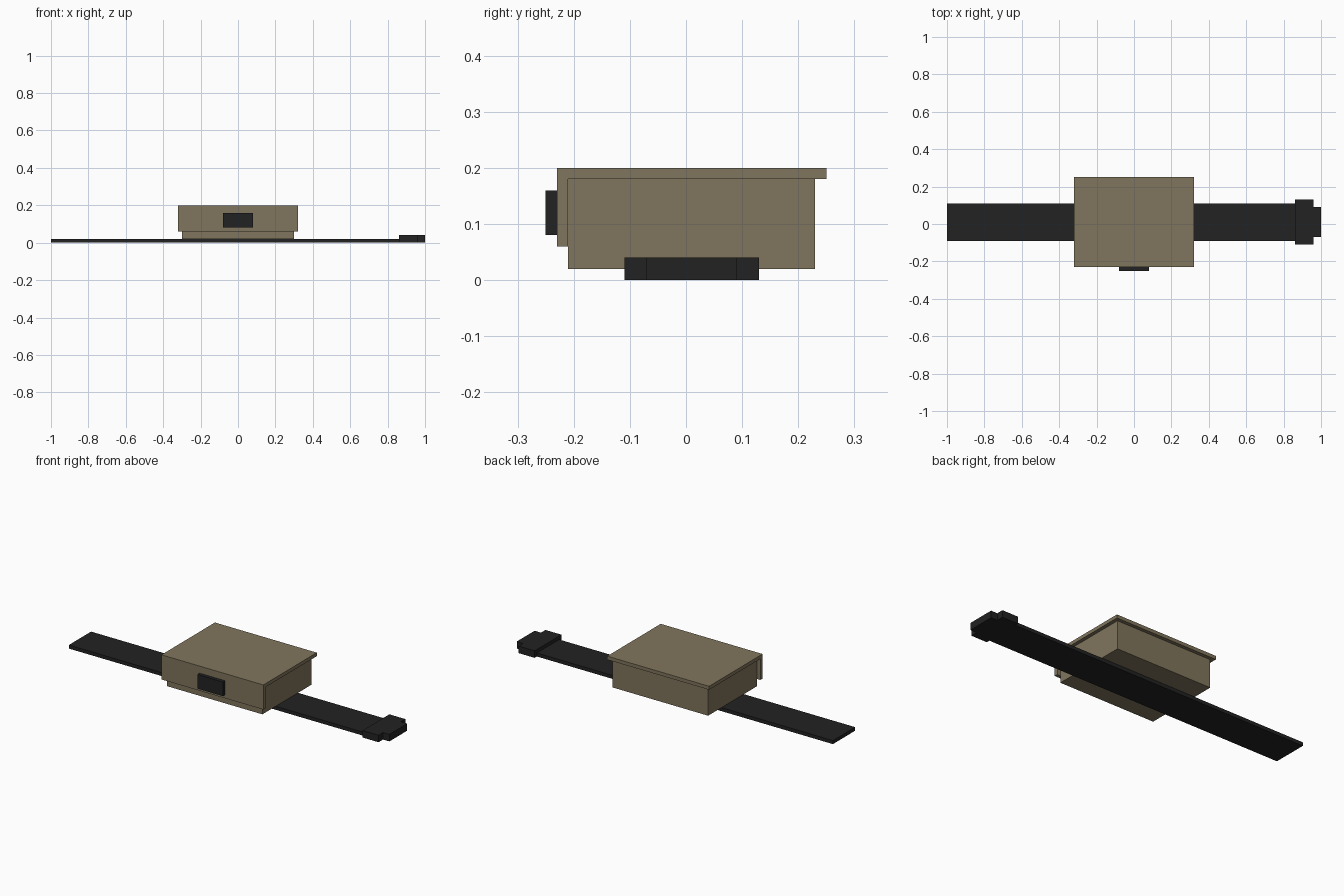
import bpy
import bmesh

if "Cube" in bpy.data.objects:
    bpy.data.objects.remove(bpy.data.objects["Cube"])


def material(name, rgb):
    m = bpy.data.materials.new(name)
    m.diffuse_color = (*rgb, 1.0)
    m.use_nodes = True
    m.node_tree.nodes["Principled BSDF"].inputs["Base Color"].default_value = m.diffuse_color
    return m


TAN = material("khaki_canvas", (0.216, 0.178, 0.109))
BLACK = material("black_webbing", (0.016, 0.016, 0.016))


def prism(name, profile, vec, mat):
    """Extrude a closed planar outline along vec into a solid."""
    bm = bmesh.new()
    face = bm.faces.new([bm.verts.new(p) for p in profile])
    ext = bmesh.ops.extrude_face_region(bm, geom=[face], use_keep_orig=True)
    verts = [g for g in ext["geom"] if isinstance(g, bmesh.types.BMVert)]
    bmesh.ops.translate(bm, verts=verts, vec=vec)
    bmesh.ops.recalc_face_normals(bm, faces=bm.faces)
    mesh = bpy.data.meshes.new(name)
    bm.to_mesh(mesh)
    bm.free()
    mesh.materials.append(mat)
    ob = bpy.data.objects.new(name, mesh)
    bpy.context.collection.objects.link(ob)
    return ob


def box(name, x, y, z, mat):
    """Box from (min, max) ranges on each axis."""
    base = [(x[0], y[0], z[0]), (x[1], y[0], z[0]),
            (x[1], y[1], z[0]), (x[0], y[1], z[0])]
    return prism(name, base, (0, 0, z[1] - z[0]), mat)


# Pouch body
box("pouch_body", (-0.30, 0.30), (-0.21, 0.23), (0.02, 0.18), TAN)

# Lid with its front flap, one L-shaped section
lid = [(-0.23, 0.06), (-0.21, 0.06), (-0.21, 0.18),
       (0.25, 0.18), (0.25, 0.20), (-0.23, 0.20)]
prism("lid_flap", [(-0.32, y, z) for y, z in lid], (0.64, 0, 0), TAN)

# Clasp on the flap
box("clasp", (-0.08, 0.08), (-0.25, -0.23), (0.08, 0.16), BLACK)

# Belt strap passing under the pouch
box("belt_strap", (-1.0, 0.86), (-0.09, 0.11), (0.0, 0.02), BLACK)

# Buckle with its narrower tongue, one stepped outline
buckle = [(0.86, -0.11), (0.96, -0.11), (0.96, -0.07), (1.0, -0.07),
          (1.0, 0.09), (0.96, 0.09), (0.96, 0.13), (0.86, 0.13)]
prism("buckle", [(x, y, 0.0) for x, y in buckle], (0, 0, 0.04), BLACK)
